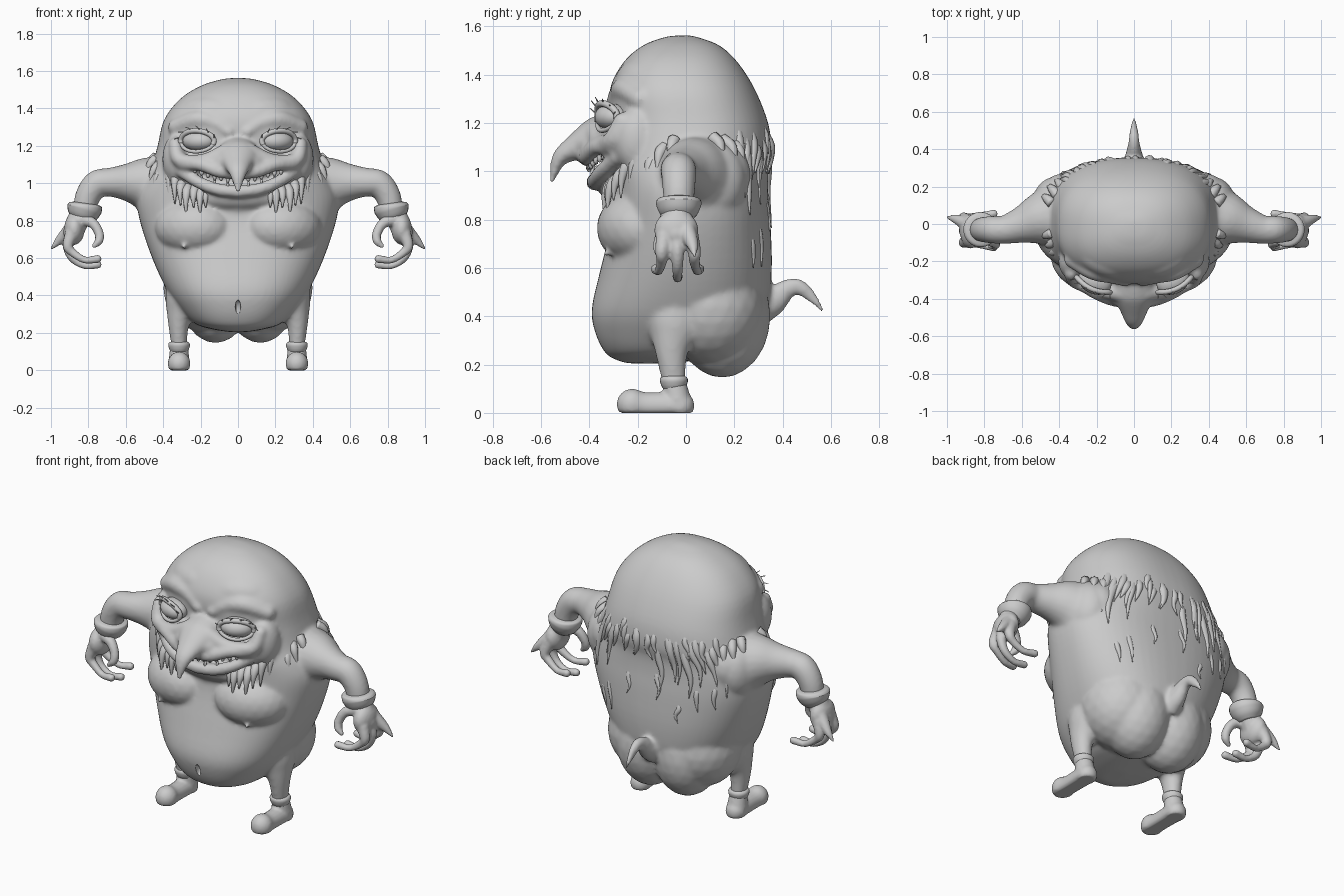
import bpy, bmesh, math, random
from mathutils import Vector, Matrix

random.seed(4)
if "Cube" in bpy.data.objects:
    bpy.data.objects.remove(bpy.data.objects["Cube"])

skin = bpy.data.materials.new("plain grey")
skin.use_nodes = True
GREY = (0.6, 0.6, 0.6, 1)
skin.diffuse_color = GREY
skin.node_tree.nodes["Principled BSDF"].inputs["Base Color"].default_value = GREY
SIDES = (1, -1)


def spline(pts, n=5):
    """Smooth samples through points of any dimension."""
    p = [Vector(q) for q in pts]
    p = [p[0] * 2 - p[1]] + p + [p[-1] * 2 - p[-2]]
    out = []
    for a, b, c, d in zip(p, p[1:], p[2:], p[3:]):
        for k in range(n):
            t = k / n
            out.append((b * 2 + (c - a) * t + (a * 2 - b * 5 + c * 4 - d) * t * t
                        + (b * 3 - a - c * 3 + d) * t ** 3) / 2)
    return out + [p[-2]]


def bridge(bm, rings):
    n = len(rings[0])
    for a, b in zip(rings, rings[1:]):
        for i in range(n):
            j = (i + 1) % n
            bm.faces.new((a[i], a[j], b[j], b[i]))
    bm.faces.new(rings[0])
    bm.faces.new(rings[-1])


def blob(bm, loc, size, turn=0, s=1):
    m = Matrix.Translation((loc[0] * s, loc[1], loc[2])) @ Matrix.Rotation(turn * s, 4, 'Z')
    bmesh.ops.create_icosphere(bm, subdivisions=3, radius=1, matrix=m @ Matrix.Diagonal((*size, 1)))


def tube(bm, pts, s=1, sx=1, sides=12, ends=False):
    """Tapered tube through (x, y, z, radius) points, mirrored by s."""
    row = spline([(p[0] * s, *p[1:]) for p in pts])
    pos = [v.xyz for v in row]
    rings, q, last = [], None, None
    for i, v in enumerate(row):
        t = (pos[min(i + 1, len(pos) - 1)] - pos[max(i - 1, 0)]).normalized()
        q = last.rotation_difference(t) @ q if last else t.to_track_quat('Z', 'Y')
        last = t
        ring = []
        for k in range(sides):
            a = math.tau * k / sides
            o = q @ Vector((math.cos(a), math.sin(a), 0)) * max(v[3], 0.002)
            ring.append(bm.verts.new(pos[i] + Vector((o.x * sx, o.y, o.z))))
        rings.append(ring)
    bridge(bm, rings)
    if ends:
        for v in (row[0], row[-1]):
            blob(bm, v.xyz, (v[3] * sx, v[3], v[3]))


def finish(bm, name, voxel=0, relax=4):
    bmesh.ops.recalc_face_normals(bm, faces=bm.faces)
    me = bpy.data.meshes.new(name)
    bm.to_mesh(me)
    bm.free()
    me.materials.append(skin)
    for f in me.polygons:
        f.use_smooth = True
    ob = bpy.data.objects.new(name, me)
    bpy.context.scene.collection.objects.link(ob)
    if voxel:
        r = ob.modifiers.new("blend", 'REMESH')
        r.mode, r.voxel_size, r.use_smooth_shade = 'VOXEL', voxel, True
        sm = ob.modifiers.new("relax", 'SMOOTH')
        sm.factor, sm.iterations = 0.5, relax
    return ob


# Trunk and head outline: height, half width, front, back
OUTLINE = spline([
    (.205, .05, -.24, -.1), (.22, .14, -.29, .06), (.25, .23, -.335, .16), (.33, .31, -.375, .27),
    (.43, .38, -.39, .335), (.59, .455, -.355, .355), (.78, .52, -.31, .35), (.91, .54, -.3, .34),
    (1.0, .51, -.31, .34), (1.08, .465, -.315, .355), (1.2, .43, -.315, .34), (1.34, .395, -.315, .285),
    (1.45, .31, -.26, .215), (1.52, .2, -.18, .14), (1.555, .09, -.09, .05), (1.563, .02, -.03, .01)], 4)


def surf(deg, z, off=0):
    """Point on the trunk; 0 is the left side, 90 the back."""
    lo, hi = OUTLINE[0], OUTLINE[-1]
    for lo, hi in zip(OUTLINE, OUTLINE[1:]):
        if lo[0] <= z <= hi[0]:
            break
    r = lo.lerp(hi, (z - lo[0]) / (hi[0] - lo[0]))
    c, n = math.cos(math.radians(deg)), math.sin(math.radians(deg))
    c, n = (math.copysign(abs(v) ** 0.84, v) for v in (c, n))
    return Vector((c * (r[1] + off), (r[2] + r[3]) / 2 + n * ((r[3] - r[2]) / 2 + off), z))


# Body: trunk, limbs, chest, seat, face and tail blended into one skin
bm = bmesh.new()
bridge(bm, [[bm.verts.new(surf(d, r[0])) for d in range(0, 360, 6)] for r in OUTLINE])
for s in SIDES:
    tube(bm, [(.33, .05, .97, .2), (.45, .035, .985, .17), (.52, .02, 1.0, .137), (.6, -.005, 1.005, .1),
              (.69, -.03, 1.005, .077), (.755, -.03, .995, .074), (.803, -.03, .93, .068), (.825, -.03, .84, .06)],
         s, ends=True, sides=20)
    blob(bm, (.39, .07, .98), (.13, .2, .17), 0, s)
    blob(bm, (.43, .1, .96), (.115, .15, .17), 0, s)
    tube(bm, [(.27, -.04, .45, .135), (.297, -.05, .34, .11), (.317, -.06, .25, .068), (.315, -.05, .12, .047)],
         s, sx=.85, ends=True, sides=20)
    blob(bm, (.235, -.2, .765), (.215, .165, .155), .3, s)
    blob(bm, (.29, -.325, .66), (.013, .02, .013), 0, s)
    # seat and hips
    blob(bm, (.12, .15, .4), (.19, .2, .255), 0, s)
    blob(bm, (.17, .1, .44), (.23, .225, .24), 0, s)
    # fold under the neck
    tube(bm, [(0, -.285, .865, .03), (.14, -.275, .89, .03), (.27, -.22, .96, .03), (.36, -.14, 1.05, .03)], s, ends=True)
    # brow, cheek, lips
    blob(bm, (.15, -.175, 1.365), (.18, .11, .11), .35, s)
    tube(bm, [(.05, -.3, 1.275, .035), (.12, -.275, 1.32, .045), (.22, -.25, 1.34, .05), (.33, -.19, 1.3, .045)], s, ends=True)
    tube(bm, [(.06, -.37, 1.165, .05), (.17, -.355, 1.12, .042), (.27, -.325, 1.115, .04), (.32, -.3, 1.135, .04),
              (.335, -.265, 1.21, .035)], s, ends=True)
    blob(bm, (.32, -.2, 1.13), (.085, .1, .14), 0, s)
    blob(bm, (.07, -.385, 1.11), (.075, .06, .05), .4, s)
    tube(bm, [(0, -.41, 1.055, .035), (.1, -.407, 1.065, .037), (.2, -.37, 1.1, .036), (.3, -.31, 1.105, .035)], s, ends=True)
    tube(bm, [(0, -.38, .955, .035), (.1, -.372, .965, .034), (.2, -.345, 1.0, .034), (.3, -.285, 1.06, .032)], s, ends=True)
blob(bm, (0, -.27, 1.11), (.27, .11, .09))
blob(bm, (0, -.25, .935), (.27, .11, .09))
tube(bm, [(0, -.28, 1.19, .07), (0, -.37, 1.14, .084), (0, -.455, 1.1, .056), (0, -.525, 1.05, .033),
          (0, -.558, .95, .008)], sx=1.4, sides=20)
tube(bm, [(0, .3, .44, .085), (0, .36, .465, .062), (0, .415, .51, .043), (0, .465, .522, .034),
          (0, .515, .485, .025), (0, .568, .42, .008)], sx=.8)
body = finish(bm, "body", .011, 9)

# Navel hollow
bm = bmesh.new()
blob(bm, (0, -.385, .335), (.015, .035, .04))
navel = finish(bm, "navel_cutter")
navel.hide_render = True
navel.hide_viewport = True
cut = body.modifiers.new("navel", 'BOOLEAN')
cut.operation, cut.object, cut.solver = 'DIFFERENCE', navel, 'EXACT'

for s in SIDES:
    side = "left" if s > 0 else "right"

    # Eyeball, lids and lashes
    bm = bmesh.new()
    blob(bm, (.208, -.305, 1.225), (.092, .07, .055), .42, s)
    finish(bm, side + "_eye")
    turn = Matrix.Rotation(.42, 3, 'Z')

    def rim(deg, out=0):
        a = math.radians(deg)
        p = Vector(((.098 + out) * math.cos(a), -.022 - .024 * math.sin(a) ** 2 - out, (.056 + out) * math.sin(a)))
        return turn @ p + Vector((.208, -.305, 1.225))
    bm = bmesh.new()
    tube(bm, [(*rim(d), .014) for d in range(-10, 200, 19)], s)
    tube(bm, [(*rim(d), .01) for d in range(170, 371, 20)], s)
    finish(bm, side + "_eyelids")
    bm = bmesh.new()
    for d in range(20, 170, 29):
        tube(bm, [(*rim(d), .004), (*rim(d - 5, .014), .003), (*rim(d - 12, .026), .001)], s, sides=5)
    finish(bm, side + "_lashes")

    # Hand: broad palm, thumb, outer finger and three curled fingers
    bm = bmesh.new()
    tube(bm, [(.83, -.03, .86, .058), (.86, -.035, .79, .06), (.88, -.04, .74, .055)], s, ends=True)
    blob(bm, (.875, -.04, .755), (.055, .092, .085), 0, s)
    tube(bm, [(.84, -.07, .81, .037), (.775, -.09, .785, .028), (.742, -.105, .73, .025), (.745, -.115, .69, .023),
              (.77, -.12, .665, .013)], s, ends=True)
    tube(bm, [(.89, .0, .76, .04), (.935, .02, .715, .03), (.965, .03, .685, .021), (.998, .035, .65, .007)], s, ends=True)
    for y, tip, low in ((-.1, -.125, .59), (-.035, -.035, .56), (.035, .055, .59)):
        tube(bm, [(.89, y * .8 - .01, .73, .036), (.91, y, .665, .028), (.885, y, low + .04, .023),
                  (.82, (y + tip) / 2, low, .019), (.75, tip, low + .005, .022)], s, ends=True)
    finish(bm, side + "_hand", .008, 4)

    # Wrist cuff and ankle cuff
    bm = bmesh.new()
    tube(bm, [(.817, -.03, .895, .055), (.818, -.03, .887, .086), (.82, -.03, .87, .094), (.825, -.03, .85, .09),
              (.832, -.03, .825, .078), (.84, -.03, .8, .055)], s, sides=24)
    finish(bm, side + "_wrist_cuff")
    bm = bmesh.new()
    tube(bm, [(.315, -.05, .155, .035), (.315, -.05, .149, .052), (.315, -.05, .135, .058), (.315, -.05, .115, .053),
              (.315, -.05, .1, .045)], s, sides=24)
    finish(bm, side + "_ankle_cuff")

    # Shoe with a flat sole
    bm = bmesh.new()
    tube(bm, [(.315, -.025, .03, .06), (.315, -.09, .03, .057), (.315, -.17, .03, .056), (.315, -.223, .036, .064)],
         s, sx=.95, ends=True, sides=16)
    tube(bm, [(.315, -.048, .125, .048), (.315, -.035, .05, .057)], s, sides=16)
    for v in bm.verts:
        v.co.z = max(v.co.z, 0)
    finish(bm, side + "_shoe", .009, 2)

# Small crooked teeth along both lips
bm = bmesh.new()
for s in SIDES:
    for i in range(7):
        x = .02 + i * .035
        y, z = -.4 + 1.2 * x * x, 1.03 + .9 * x * x
        h = random.uniform(.02, .035)
        tube(bm, [(x, y, z + .015, .013), (x, y - .004, z - h * .5, .011), (x, y, z - h, .005)], s, sides=7)
        if i % 2:
            tube(bm, [(x, y + .012, z - .06, .01), (x, y + .008, z - .035, .008), (x, y + .012, z - .02, .004)], s, sides=7)
finish(bm, "teeth")


def strand(bm, deg, top, length, width):
    """Ragged lock lying on the trunk, rooted under the skin."""
    pts = []
    for k, r in enumerate((.9, 1, .6, .06)):
        p = surf(deg + random.uniform(-1.5, 1.5), top - length * k / 3, (-.03, -.011, -.003, .004)[k])
        pts.append((*p, width * r))
    tube(bm, pts, sides=8)


# Ragged hair hem round the back
bm = bmesh.new()
for d in range(36, 146, 4):
    strand(bm, d + random.uniform(-2, 2), random.uniform(1.12, 1.2), random.uniform(.12, .32), random.uniform(.019, .028))
for d in range(46, 140, 15):
    strand(bm, d + random.uniform(-4, 4), random.uniform(.75, 1.0), random.uniform(.12, .22), .018)
# Tufts over the shoulders
for s in SIDES:
    for x, y, z in ((.4, .22, 1.12), (.44, .19, 1.13), (.47, .14, 1.14), (.47, -.06, 1.13), (.45, -.11, 1.1), (.43, -.15, 1.06)):
        tube(bm, [(x - .03, y * .8, z, .028), (x, y, z - .03, .022), (x + .025, y * 1.08, z - .1, .004)], s, sides=8)
finish(bm, "back_hair")

# Whiskers hanging from the jaw and cheeks
bm = bmesh.new()
for s in SIDES:
    for x, y, z, drop in ((.17, -.33, .95, .08), (.2, -.335, .94, .11), (.235, -.325, .95, .08), (.275, -.32, .95, .12),
                          (.305, -.295, .98, .1), (.335, -.265, 1.02, .13), (.365, -.225, 1.05, .14)):
        tube(bm, [(x - .01, y + .06, z + .03, .03), (x, y + .02, z, .026), (x + .004, y, z - drop * .4, .015),
                  (x + .002, y - .005, z - drop, .003)], s, sides=8)
finish(bm, "jaw_whiskers")
